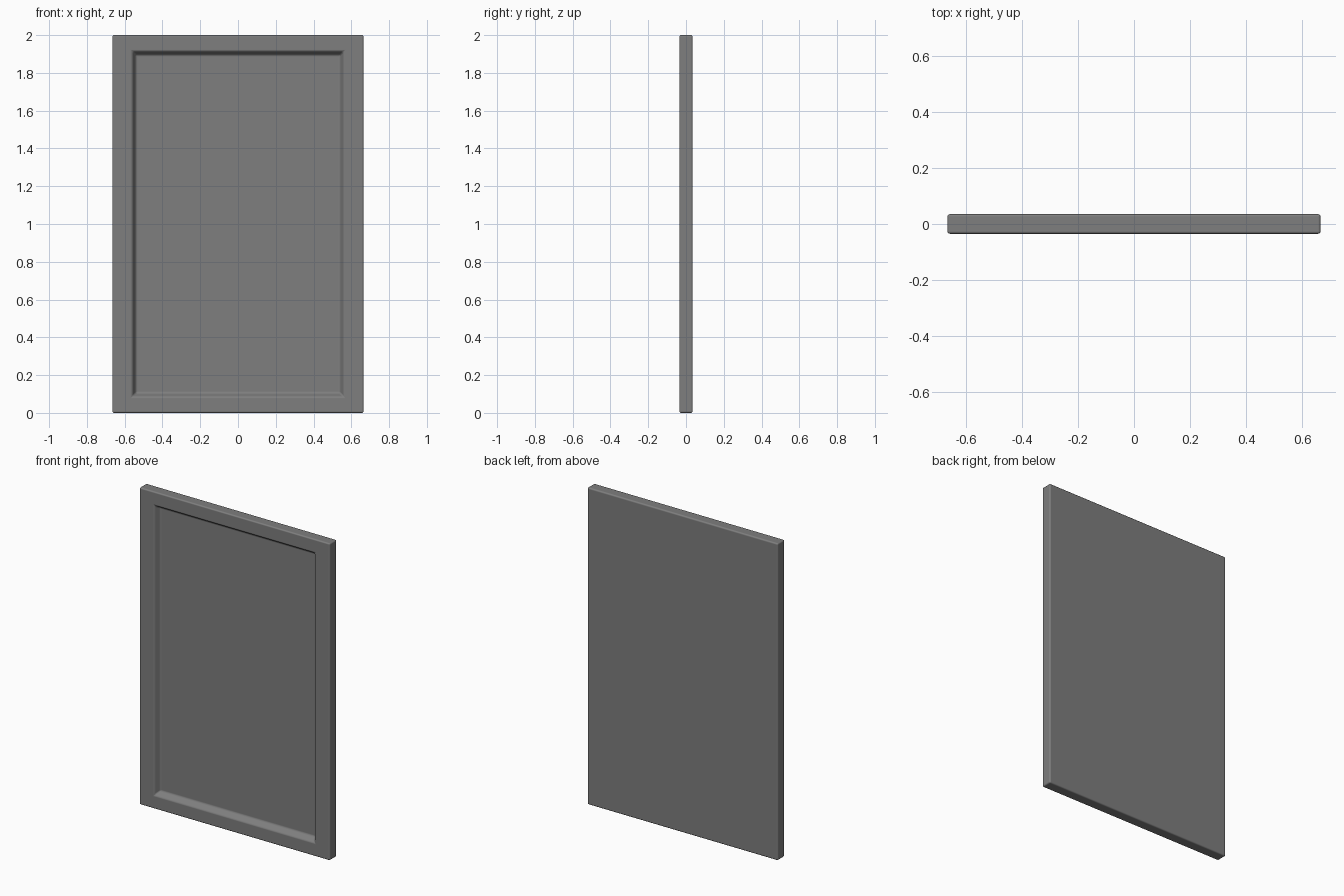
import bpy, bmesh, math

if "Cube" in bpy.data.objects:
    bpy.data.objects.remove(bpy.data.objects["Cube"])

W, H, T = 1.33, 2.0, 0.07          # overall width, height, thickness
SIDE, RAIL = 0.105, 0.085          # frame widths
SLOPE, DEPTH = 0.02, 0.035         # recess wall slope and depth

bm = bmesh.new()


def ring(half_w, z0, z1, y):
    return [bm.verts.new((x, y, z)) for x, z in
            ((-half_w, z0), (half_w, z0), (half_w, z1), (-half_w, z1))]


# Nested rectangles from the back face, round the frame, into the recess
hw, ih = W / 2, W / 2 - SIDE
rings = [
    ring(hw, 0, H, T / 2),
    ring(hw, 0, H, -T / 2),
    ring(ih, RAIL, H - RAIL, -T / 2),
    ring(ih - SLOPE, RAIL + SLOPE, H - RAIL - SLOPE, -T / 2 + DEPTH),
]
for a, b in zip(rings, rings[1:]):
    for i in range(4):
        j = (i + 1) % 4
        bm.faces.new((a[i], a[j], b[j], b[i]))
bm.faces.new(rings[0])
bm.faces.new(rings[-1])
bmesh.ops.recalc_face_normals(bm, faces=bm.faces)

# Recessed panel
mesh = bpy.data.meshes.new("recessed_panel")
bm.to_mesh(mesh)
bm.free()
panel = bpy.data.objects.new("recessed_panel", mesh)
bpy.context.collection.objects.link(panel)

# Dark grey finish
mat = bpy.data.materials.new("dark_grey")
mat.diffuse_color = (0.21, 0.21, 0.21, 1)
mat.use_nodes = True
mat.node_tree.nodes["Principled BSDF"].inputs["Base Color"].default_value = mat.diffuse_color
mesh.materials.append(mat)

# Softly rounded edges
bevel = panel.modifiers.new("soft_edges", 'BEVEL')
bevel.width = 0.009
bevel.segments = 3
bevel.limit_method = 'ANGLE'
bevel.angle_limit = math.radians(30)
bevel.harden_normals = True
for p in mesh.polygons:
    p.use_smooth = True
